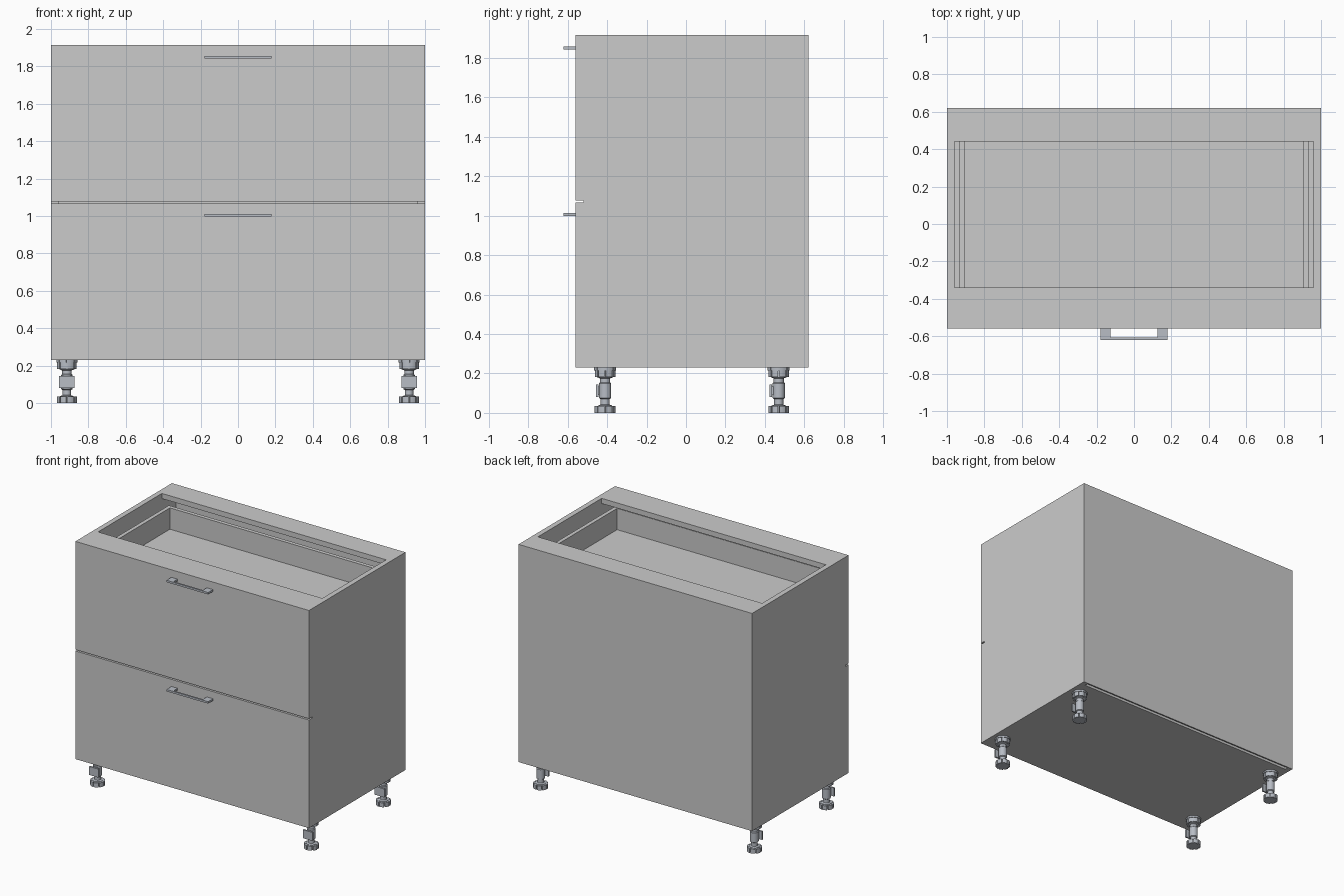
import bpy, bmesh, math
from mathutils import Matrix, Vector

if "Cube" in bpy.data.objects:
    bpy.data.objects.remove(bpy.data.objects["Cube"])

metal = bpy.data.materials.new("grey_metal")
metal.diffuse_color = (0.48, 0.51, 0.56, 1)
metal.use_nodes = True
metal.node_tree.nodes["Principled BSDF"].inputs["Base Color"].default_value = metal.diffuse_color


def add_box(bm, x, y, z):
    size = Vector((x[1] - x[0], y[1] - y[0], z[1] - z[0]))
    mid = Vector((sum(x) / 2, sum(y) / 2, sum(z) / 2))
    bmesh.ops.create_cube(bm, size=1, matrix=Matrix.Translation(mid) @ Matrix.Diagonal((*size, 1)))


def add_prism(bm, points, z0, z1):
    face = bm.faces.new([bm.verts.new((px, py, z0)) for px, py in points])
    top = bmesh.ops.extrude_face_region(bm, geom=[face])["geom"]
    bmesh.ops.translate(bm, vec=(0, 0, z1 - z0), verts=[v for v in top if isinstance(v, bmesh.types.BMVert)])


def finish(name, bm, mat=None):
    bmesh.ops.recalc_face_normals(bm, faces=bm.faces)
    me = bpy.data.meshes.new(name)
    bm.to_mesh(me)
    bm.free()
    if mat:
        me.materials.append(mat)
    ob = bpy.data.objects.new(name, me)
    bpy.context.collection.objects.link(ob)
    return ob


def box(name, x, y, z):
    bm = bmesh.new()
    add_box(bm, x, y, z)
    return finish(name, bm)


Z0, Z1 = 0.23, 1.915

# Cabinet carcass
for name, s in (("left", -1), ("right", 1)):
    box(name + "_side_panel", sorted((s * 0.96, s * 1.0)), (-0.52, 0.61), (Z0, Z1))
box("bottom_panel", (-0.96, 0.96), (-0.52, 0.585), (Z0, Z0 + 0.04))
box("back_panel", (-1, 1), (0.61, 0.62), (Z0, Z1))
box("front_top_rail", (-0.96, 0.96), (-0.52, -0.34), (Z1 - 0.04, Z1))
box("back_top_rail", (-0.96, 0.96), (0.44, 0.61), (Z1 - 0.04, Z1))

# Drawers: front panel, open tray and bent handle
for name, lo, hi, dz in (("lower", Z0, 1.067, -0.845), ("upper", 1.077, Z1, 0)):
    box(name + "_drawer_front", (-1, 1), (-0.56, -0.52), (lo, hi))

    z = (1.60 + dz, 1.81 + dz)
    bm = bmesh.new()
    for s in (-1, 1):
        add_box(bm, sorted((s * 0.905, s * 0.935)), (-0.52, 0.49), z)
    add_box(bm, (-0.905, 0.905), (-0.52, -0.45), z)
    add_box(bm, (-0.905, 0.905), (0.46, 0.49), z)
    add_box(bm, (-0.905, 0.905), (-0.45, 0.46), (1.615 + dz, 1.645 + dz))
    finish(name + "_drawer_tray", bm)

    bm = bmesh.new()
    add_prism(bm, [(-0.178, -0.56), (-0.178, -0.62), (0.178, -0.62), (0.178, -0.56),
                   (0.125, -0.56), (0.125, -0.607), (-0.125, -0.607), (-0.125, -0.56)],
              1.842 + dz, 1.857 + dz)
    finish(name + "_handle", bm, metal)


def gear(outer, inner, teeth):
    # Notched disc outline: wide teeth separated by narrow slots
    pts = []
    for i in range(teeth):
        for f, r in ((0.08, inner), (0.08, outer), (0.36, outer), (0.64, outer), (0.92, outer), (0.92, inner)):
            a = 2 * math.pi * (i + f) / teeth
            pts.append((r * math.cos(a), r * math.sin(a)))
    return pts


def leg(name, x, y):
    bm = bmesh.new()
    # Turned stem with mounting cup
    profile = [(0, 0.004), (0.036, 0.004), (0.036, 0.037), (0.023, 0.042), (0.023, 0.07),
               (0.031, 0.075), (0.031, 0.15), (0.026, 0.155), (0.026, 0.175), (0.04, 0.18),
               (0.046, 0.225), (0, 0.225)]
    verts = [bm.verts.new((r, 0, z)) for r, z in profile]
    edges = [bm.edges.new(p) for p in zip(verts, verts[1:])]
    bmesh.ops.spin(bm, geom=verts + edges, axis=(0, 0, 1), cent=(0, 0, 0),
                   angle=2 * math.pi, steps=24, use_duplicate=False)
    bmesh.ops.remove_doubles(bm, verts=bm.verts, dist=1e-5)
    # Notched foot, ribbed cup and top plate
    add_prism(bm, gear(0.053, 0.04, 8), 0, 0.034)
    add_prism(bm, gear(0.052, 0.044, 8), 0.182, 0.222)
    add_prism(bm, gear(0.056, 0.052, 8), 0.216, 0.23)
    # Plinth clip facing forward
    add_box(bm, (-0.041, 0.041), (-0.046, -0.034), (0.08, 0.145))
    add_box(bm, (-0.014, 0.014), (-0.036, -0.02), (0.09, 0.135))
    ob = finish(name, bm, metal)
    ob.location = (x, y, 0)
    bpy.ops.object.select_all(action='DESELECT')
    ob.select_set(True)
    bpy.context.view_layer.objects.active = ob
    bpy.ops.object.shade_smooth_by_angle(angle=math.radians(30))


# Four adjustable legs
for fb, y in (("front", -0.41), ("back", 0.47)):
    for lr, x in (("left", -0.915), ("right", 0.915)):
        leg(f"{fb}_{lr}_leg", x, y)
